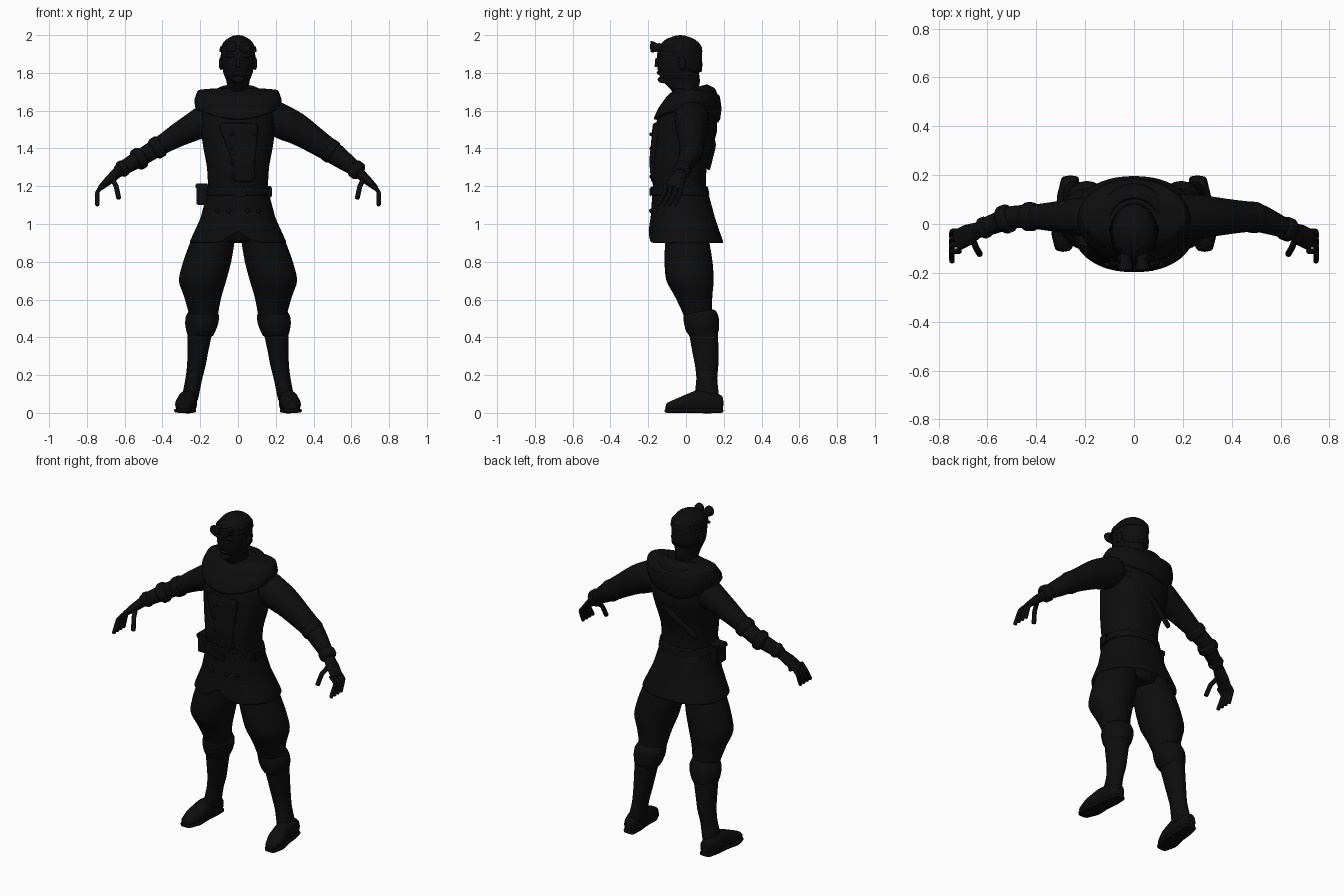
import bpy, bmesh, math
from mathutils import Vector

cube = bpy.data.objects.get("Cube")
if cube:
    bpy.data.objects.remove(cube)

black = bpy.data.materials.new("near_black")
black.use_nodes = True
black.diffuse_color = (.004, .004, .004, 1)
black.node_tree.nodes["Principled BSDF"].inputs["Base Color"].default_value = black.diffuse_color


def finish(name, bm, rounded=False, thickness=0):
    """Turn a bmesh into a smooth shaded object."""
    bmesh.ops.recalc_face_normals(bm, faces=bm.faces)
    mesh = bpy.data.meshes.new(name)
    bm.to_mesh(mesh)
    bm.free()
    mesh.materials.append(black)
    part = bpy.data.objects.new(name, mesh)
    bpy.context.collection.objects.link(part)
    if thickness:
        part.modifiers.new("thickness", "SOLIDIFY").thickness = thickness
    if rounded:
        rounding = part.modifiers.new("rounding", "SUBSURF")
        rounding.levels = rounding.render_levels = 1
    bpy.ops.object.select_all(action="DESELECT")
    part.select_set(True)
    bpy.context.view_layer.objects.active = part
    bpy.ops.object.shade_smooth_by_angle(angle=math.radians(45))


def sample(values, t):
    """Blend along evenly spaced values, t running from start to end."""
    place = t * (len(values) - 1)
    index = min(int(place), len(values) - 2)
    blend = place - index
    first, second = values[index], values[index + 1]
    if isinstance(first, (tuple, Vector)):
        return Vector(first).lerp(Vector(second), blend)
    return first + (second - first) * blend


def skin(name, path, widths, depths=None, plane="level", side=1, sides=20,
         power=1, capped=True, thickness=0, shape=None):
    """Skin elliptical rings along a path, with radii blended from the lists."""
    bm = bmesh.new()
    steps = 12
    mirror = Vector((side, 1, 1))
    loops = []
    for step in range(steps + 1):
        t = step / steps
        centre = sample(path, t) * mirror
        width = sample(widths, t)
        depth = sample(depths or widths, t)
        u = Vector((1, 0, 0))
        v = Vector((0, 1, 0)) if plane == "level" else Vector((0, 0, 1))
        if plane == "along":
            ahead = sample(path, min(t + .1, 1)) - sample(path, max(t - .1, 0))
            ahead *= mirror
            u = ahead.cross(Vector((0, 1, 0))).normalized()
            v = ahead.cross(u).normalized()
        loop = []
        for corner in range(sides):
            angle = math.tau * corner / sides
            c, s = math.cos(angle), math.sin(angle)
            c = math.copysign(abs(c) ** power, c)
            s = math.copysign(abs(s) ** power, s)
            point = centre + u * c * width + v * s * depth
            if shape:
                shape(point, c, t)
            loop.append(bm.verts.new(point))
        loops.append(loop)
    for low, high in zip(loops, loops[1:]):
        for corner in range(sides):
            after = (corner + 1) % sides
            bm.faces.new((low[corner], low[after], high[after], high[corner]))
    if capped:
        bm.faces.new(loops[0])
        bm.faces.new(loops[-1])
    finish(name, bm, True, thickness)


def rod(name, path, radius, side=1):
    """A thin rod of even thickness, such as a finger."""
    skin(name, path, (radius, radius), plane="along", side=side, sides=8)


def box(name, centre, size):
    bm = bmesh.new()
    bmesh.ops.create_cube(bm, size=1)
    bmesh.ops.scale(bm, vec=size, verts=bm.verts)
    bmesh.ops.translate(bm, vec=centre, verts=bm.verts)
    bmesh.ops.bevel(bm, geom=bm.edges[:], offset=.006, segments=2, affect="EDGES")
    finish(name, bm)


def ball(name, centre, size):
    bm = bmesh.new()
    bmesh.ops.create_uvsphere(bm, u_segments=14, v_segments=10, radius=1)
    bmesh.ops.scale(bm, vec=size, verts=bm.verts)
    bmesh.ops.translate(bm, vec=centre, verts=bm.verts)
    finish(name, bm)


def hairline(point, across, t):
    # The lower edge drops from the brow to the nape
    drop = min(1, max(0, (point.y + .08) * 10))
    point.z -= .15 * drop * max(0, 1 - t * 5)


def drape(point, across, t):
    # The hem rises over the shoulders and hangs low at the back right
    point.z += .06 * across ** 2 * (1 - t)
    if point.x < 0 < point.y:
        point.z -= .03 * max(0, 1 - t * 4)


def tilt(point, across, t):
    # The collar sits lower at the throat
    point.z += (point.y - .1) / 4


def split(point, across, t):
    # The coat skirt parts at the front hem
    if point.y < 0:
        point.z += .08 * max(0, 1 - abs(point.x) / .07) * (1 - t)


# Head, hair and face
skin("head", [(0, .01, 1.66), (0, -.04, 1.8), (0, -.03, 1.99)],
     [.06, .06, .06, .08, .09, .09, .04], [.06, .07, .1, .11, .12, .12, .05])
skin("hair", [(0, -.03, 1.92), (0, -.03, 2)], [.095, .09, .08, .06, .02],
     [.12, .115, .1, .075, .02], shape=hairline)
rod("nose", [(0, -.15, 1.88), (0, -.155, 1.83)], .013)
ball("chin", (0, -.12, 1.765), (.035, .03, .02))
ball("mouth", (0, -.145, 1.8), (.03, .01, .01))
for side, word in ((1, "left"), (-1, "right")):
    ball(word + "_ear", (side * .09, -.02, 1.85), (.012, .02, .035))
    ball(word + "_brow", (side * .04, -.14, 1.89), (.03, .015, .01))
    x = side * .034
    skin(word + "_goggle", [(x, -.12, 1.93), (x, -.19, 1.94)],
         [.025, .025, .022, .03, .03], plane="upright")
skin("goggle_strap", [(0, -.035, 1.91), (0, -.035, 1.94)], [.1, .097], [.124, .12],
     capped=False, thickness=.005)

# Jacket body, shoulder cape and rolled collar
skin("jacket", [(0, -.03, 1.1), (0, -.04, 1.3), (0, 0, 1.5), (0, .02, 1.7)],
     [.16, .16, .165, .185, .2, .2, .12], [.15, .14, .15, .16, .17, .15, .1],
     sides=24, power=.9)
skin("shoulder_cape", [(0, 0, 1.54), (0, .04, 1.68), (0, .03, 1.72)],
     [.22, .235, .215, .17, .09], [.18, .17, .14, .11, .09], sides=28, shape=drape)
skin("collar", [(0, .03, 1.67), (0, .02, 1.74)], [.16, .15, .1], [.14, .13, .09],
     capped=False, thickness=.02, shape=tilt)
skin("back_strap", [(x, .15 - abs(x) / 5, 1.42 + x * .8) for x in (-.16, 0, .16)],
     [.02, .02], [.01, .01], plane="along")

# Flared coat skirt, split at the front, and the seat beneath it
skin("coat_skirt", [(0, 0, .9), (0, -.03, 1.16)], [.26, .2, .165], [.2, .17, .15],
     sides=32, power=.9, capped=False, thickness=.01, shape=split)
skin("seat", [(0, .01, .9), (0, -.02, 1.1)], [.12, .19, .15], [.1, .14, .13])

# Belt with buckle and pouches
skin("belt", [(0, -.03, 1.15), (0, -.035, 1.2)], [.176, .17], [.157, .153], power=.9)
box("buckle", (.01, -.187, 1.17), (.07, .015, .05))
box("right_pouch", (-.19, -.04, 1.15), (.06, .09, .1))
box("right_pouch_flap", (-.19, -.04, 1.2), (.07, .1, .03))
box("left_pouch", (.165, -.06, 1.17), (.03, .06, .06))

# Front flap and buttons
skin("front_flap", [(.03, -.165, 1.22), (.03, -.175, 1.33), (0, -.155, 1.54)],
     [.055, .06, .11], [.02, .02], power=.5)
for row in range(4):
    for x in (-.03, .085):
        height = 1.25 + row * .075
        ball("jacket_button", (x, -.19 + abs(x) / 5, height), (.01, .01, .01))
for x in (-.11, -.05, .05, .11):
    ball("skirt_button", (x, x * x * 2 - .19, 1.07), (.012, .01, .012))

# Trousers, cuffed boots and feet
for side, word in ((1, "left"), (-1, "right")):
    skin(word + "_trouser", [(.11, 0, 1), (.19, .02, .7), (.18, .08, .45)],
         [.1, .12, .13, .13, .1, .08, .07], side=side)
    skin(word + "_boot_cuff", [(.184, .075, .55), (.2, .09, .4)],
         [.07, .09, .09, .08, .065], [.08, .095, .095, .09, .07], side=side)
    skin(word + "_boot_shaft", [(.2, .09, .45), (.22, .11, .25), (.26, .11, .05)],
         [.07, .055, .045, .045], [.08, .07, .055, .07], side=side)
    skin(word + "_foot", [(.26, .2, .05), (.27, .05, .06), (.29, -.11, .03)],
         [.03, .05, .05, .055, .03], [.04, .06, .06, .04, .02],
         plane="upright", side=side, power=.85)
    skin(word + "_sole", [(.26, .2, .012), (.29, -.115, .012)],
         [.035, .046, .046, .058, .03], [.012, .012],
         plane="upright", side=side, power=.5)

# Sleeves, the left one fuller, with puffed bands along them
left_arm = [(.15, .03, 1.58), (.32, .03, 1.5), (.5, .03, 1.38), (.65, -.03, 1.27)]
right_arm = [(.15, .03, 1.56), (.32, .03, 1.47), (.5, .03, 1.36), (.65, -.03, 1.27)]
skin("left_sleeve", left_arm, [.095, .09, .07, .055, .035], plane="along")
skin("right_sleeve", right_arm, [.09, .07, .05, .045, .035], plane="along", side=-1)
for name, arm, side, start, end, radius in (
        ("left_wrist_cuff", left_arm, 1, .9, 1, .05),
        ("left_forearm_band", left_arm, 1, .6, .7, .065),
        ("right_elbow_band", right_arm, -1, .48, .58, .06),
        ("right_forearm_band", right_arm, -1, .67, .77, .06),
        ("right_wrist_cuff", right_arm, -1, .88, .95, .045)):
    skin(name, [sample(arm, start), sample(arm, end)],
         [radius * swell for swell in (.8, 1, 1, 1, .8)], plane="along", side=side)

# Gloved hands with curled fingers
for side, word in ((1, "left"), (-1, "right")):
    skin(word + "_palm", [(.63, -.02, 1.28), (.73, -.07, 1.19)],
         [.03, .025, .015], [.03, .045, .045], plane="along", side=side)
    for finger in range(4):
        base = -.03 - finger * .027
        tip = -.06 - finger * .032
        rod(word + "_finger", [(.71, base, 1.21), (.745, base, 1.17), (.745, tip, 1.095)],
            .0125, side)
    rod(word + "_thumb", [(.665, -.05, 1.24), (.645, -.1, 1.2), (.63, -.125, 1.13)],
        .0145, side)
